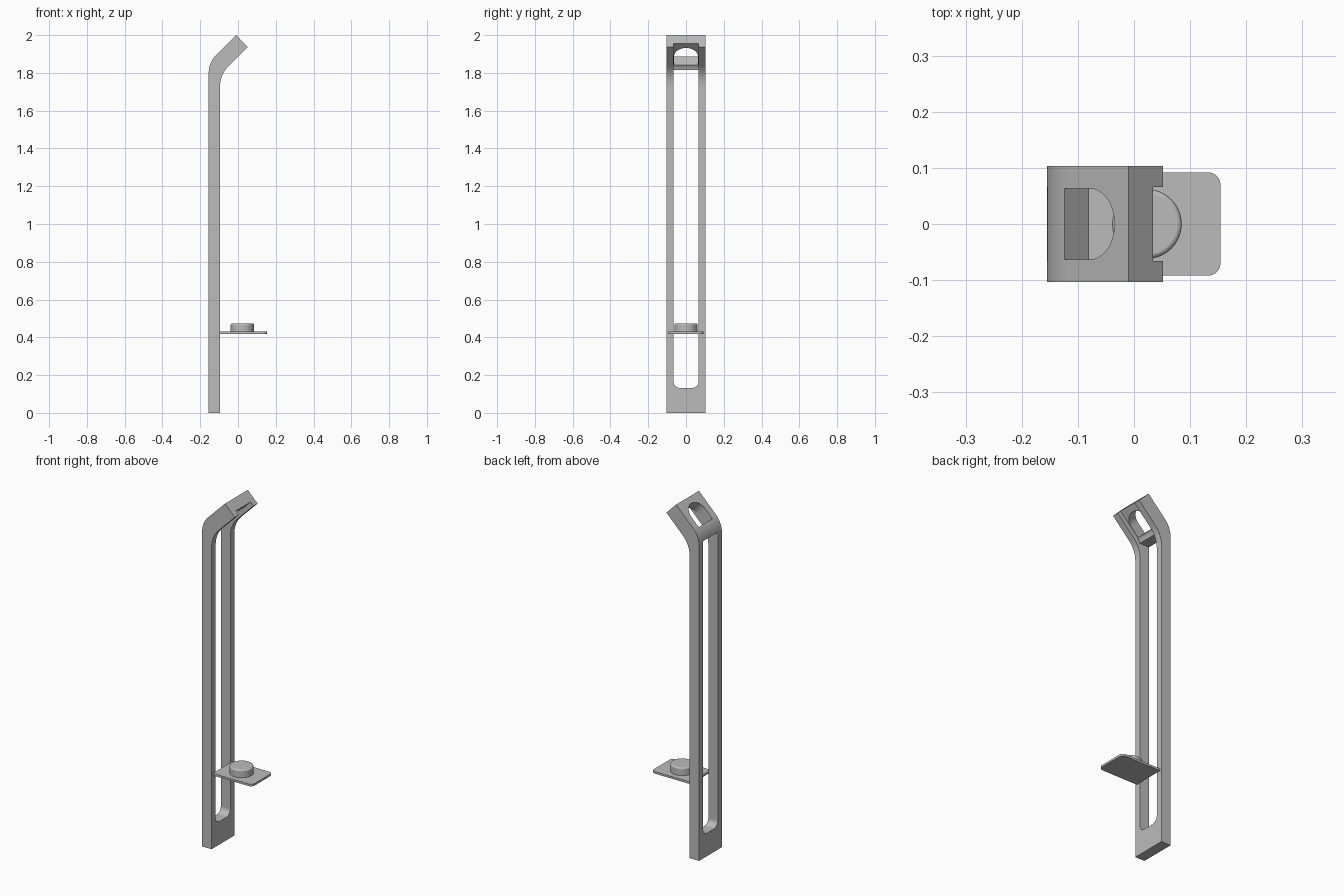
import bpy
import bmesh
import math
from mathutils import Vector

cube = bpy.data.objects.get("Cube")
if cube:
    bpy.data.objects.remove(cube, do_unlink=True)

grey = bpy.data.materials.new("plain_grey")
grey.use_nodes = True
COLOUR = (0.5, 0.5, 0.5, 1)
grey.diffuse_color = COLOUR
grey.node_tree.nodes["Principled BSDF"].inputs["Base Color"].default_value = COLOUR


def fillet(corners, steps=14):
    """Turn (u, v, radius) corners into an outline with rounded corners."""
    outline = []
    for i, (u, v, r) in enumerate(corners):
        p = Vector((u, v))
        if r == 0:
            outline.append(p)
            continue
        a = (Vector(corners[i - 1][:2]) - p).normalized()
        b = (Vector(corners[(i + 1) % len(corners)][:2]) - p).normalized()
        half = a.angle(b) / 2
        centre = p + (a + b).normalized() * r / math.sin(half)
        reach = r / math.tan(half)
        start, end = p + a * reach - centre, p + b * reach - centre
        first = math.atan2(start.y, start.x)
        turn = math.atan2(end.y, end.x) - first
        turn = (turn + math.pi) % math.tau - math.pi
        for k in range(steps + 1):
            t = first + turn * k / steps
            outline.append(centre + r * Vector((math.cos(t), math.sin(t))))
    return outline


def prism(name, corners, low, high, place):
    """Extrude an outline between two depths; place maps (u, v, depth) to a point."""
    outline = fillet(corners)
    bm = bmesh.new()
    rings = [[bm.verts.new(place(u, v, d)) for u, v in outline] for d in (low, high)]
    for ring in rings:
        bm.faces.new(ring)
    for i in range(len(outline)):
        bm.faces.new((rings[0][i - 1], rings[0][i], rings[1][i], rings[1][i - 1]))
    bmesh.ops.recalc_face_normals(bm, faces=bm.faces)
    return add_object(name, bm)


def add_object(name, bm):
    mesh = bpy.data.meshes.new(name)
    bm.to_mesh(mesh)
    bm.free()
    mesh.materials.append(grey)
    obj = bpy.data.objects.new(name, mesh)
    bpy.context.collection.objects.link(obj)
    return obj


def cut(target, cutter):
    mod = target.modifiers.new("cut", "BOOLEAN")
    mod.operation = "DIFFERENCE"
    mod.solver = "EXACT"
    mod.object = cutter
    bpy.context.view_layer.update()
    evaluated = target.evaluated_get(bpy.context.evaluated_depsgraph_get())
    mesh = bpy.data.meshes.new_from_object(evaluated)
    target.modifiers.clear()
    target.data = mesh
    bpy.data.objects.remove(cutter, do_unlink=True)


def smooth(obj):
    bpy.ops.object.select_all(action="DESELECT")
    obj.select_set(True)
    bpy.context.view_layer.objects.active = obj
    bpy.ops.object.shade_smooth_by_angle(angle=math.radians(30))
    obj.modifiers.new("even_normals", "WEIGHTED_NORMAL").keep_sharp = True


def side_view(u, v, d):
    return Vector((u, d, v))


def end_view(u, v, d):
    return Vector((d, u, v))


def flat_view(u, v, d):
    return Vector((u, v, d))


def slope_view(u, v, d):
    # u runs up the tilted head, v across it, d out of its upper face
    return Vector((-0.124, 0, 1.886)) + Vector((u - d, v * math.sqrt(2), u + d)) / math.sqrt(2)


BACK, FACE = -0.155, -0.095
HALF, SLOT = 0.103, 0.066

# Upright bar with a bent head
bar = prism("slotted_bar", [
    (BACK, 0, 0), (BACK, 1.855, 0.13), (-0.01, 2, 0),
    (0.052, 1.938, 0), (FACE, 1.791, 0.15), (FACE, 0, 0)],
    -HALF, HALF, side_view)

# Long slot with a rounded lower end
cut(bar, prism("slot_cutter", [
    (-SLOT, 0.132, 0.035), (SLOT, 0.132, 0.035), (SLOT, 1.815, 0), (-SLOT, 1.815, 0)],
    -0.4, 0.2, end_view))

# Shallow channel under the head
cut(bar, prism("channel_cutter", [
    (FACE, 1.6, 0), (FACE, 1.828, 0.07), (0.1, 2.023, 0), (0.3, 1.6, 0)],
    -SLOT, SLOT, side_view))

# Window through the head, round at its upper end
cut(bar, prism("window_cutter", [
    (0, -0.063, 0), (0.126, -0.063, 0.0625), (0.126, 0.063, 0.0625), (0, 0.063, 0)],
    -0.15, 0.1, slope_view))
smooth(bar)

# Thin shelf with rounded free corners
shelf = prism("shelf_plate", [
    (FACE, -0.092, 0), (0.154, -0.092, 0.022), (0.154, 0.092, 0.022), (FACE, 0.092, 0)],
    0.418, 0.43, flat_view)
smooth(shelf)

# Round knob on the shelf, with a softened rim
bm = bmesh.new()
bmesh.ops.create_cone(bm, cap_ends=True, segments=64, radius1=0.062, radius2=0.062, depth=0.053)
rim = [e for e in bm.edges if all(v.co.z > 0 for v in e.verts)]
bmesh.ops.bevel(bm, geom=rim, offset=0.009, segments=4, profile=0.5, affect="EDGES")
bmesh.ops.translate(bm, verts=bm.verts, vec=(0.023, 0, 0.4475))
knob = add_object("round_knob", bm)
smooth(knob)
